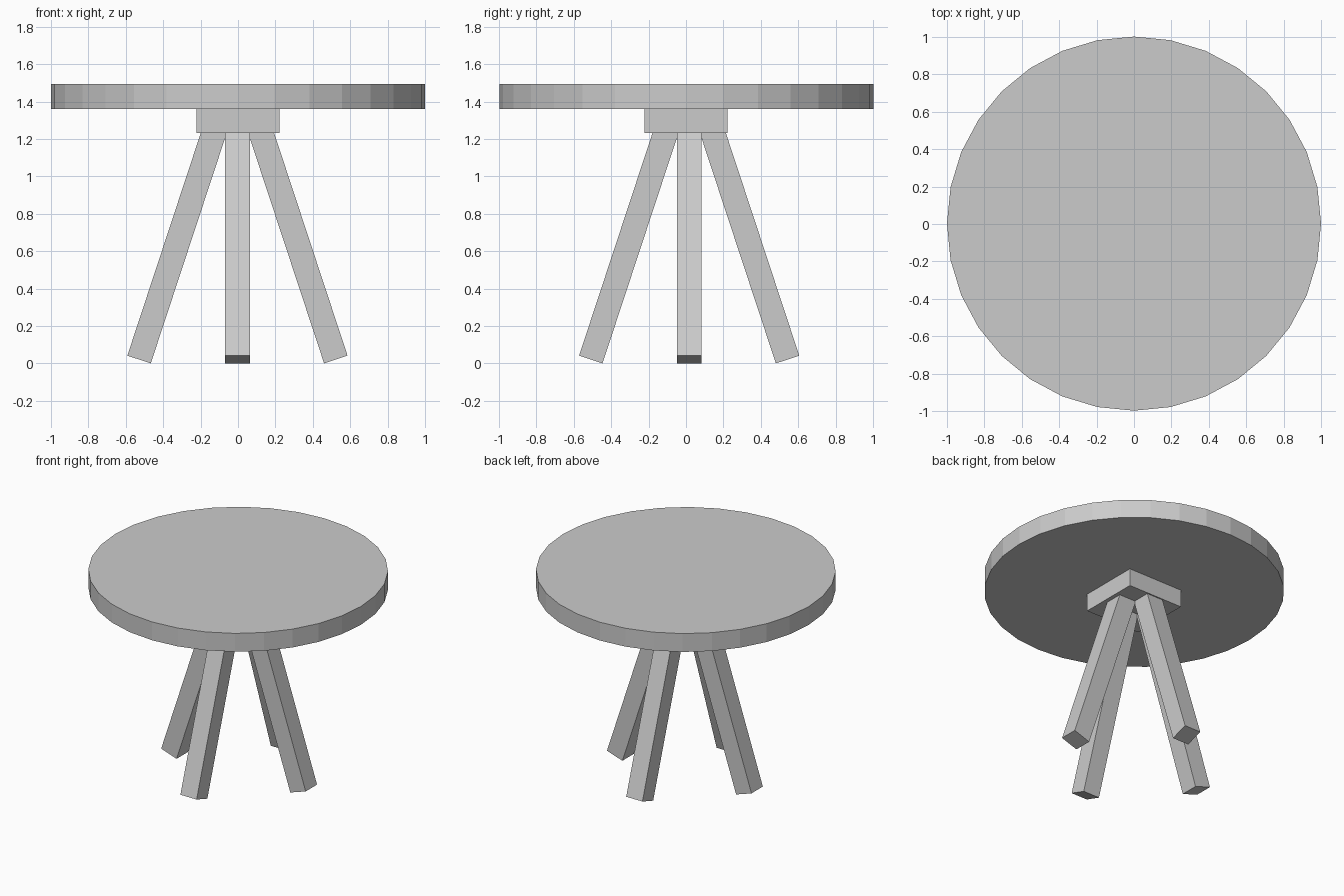
import bpy, bmesh
from math import radians
from mathutils import Matrix

if "Cube" in bpy.data.objects:
    bpy.data.objects.remove(bpy.data.objects["Cube"])

TILT = radians(18.25)


def add_object(name, bm, matrix):
    bm.transform(matrix)
    mesh = bpy.data.meshes.new(name)
    bm.to_mesh(mesh)
    bm.free()
    obj = bpy.data.objects.new(name, mesh)
    bpy.context.collection.objects.link(obj)
    return obj


def box(name, size, matrix):
    bm = bmesh.new()
    bmesh.ops.create_cube(bm, size=1)
    bm.transform(Matrix.Diagonal((*size, 1)))
    return add_object(name, bm, matrix)


# Round table top, 32 flat sides
bm = bmesh.new()
bmesh.ops.create_cone(bm, cap_ends=True, segments=32, radius1=1, radius2=1, depth=0.135)
add_object("table_top", bm, Matrix.Translation((0, 0.002, 1.4275)))

# Square block joining the legs to the top
box("hub_block", (0.444, 0.444, 0.13), Matrix.Translation((0, 0, 1.297)))

# Four splayed square legs, their upper ends sunk into the block
LENGTH, WIDTH = 1.31, 0.132
for i, side in enumerate(("right", "back", "left", "front")):
    place = (Matrix.Translation((-0.003, 0.017, 0))
             @ Matrix.Rotation(radians(90 * i), 4, "Z")
             @ Matrix.Translation((0.526, 0, 0.021))
             @ Matrix.Rotation(-TILT, 4, "Y")
             @ Matrix.Translation((0, 0, LENGTH / 2)))
    box(side + "_leg", (WIDTH, WIDTH, LENGTH), place)
